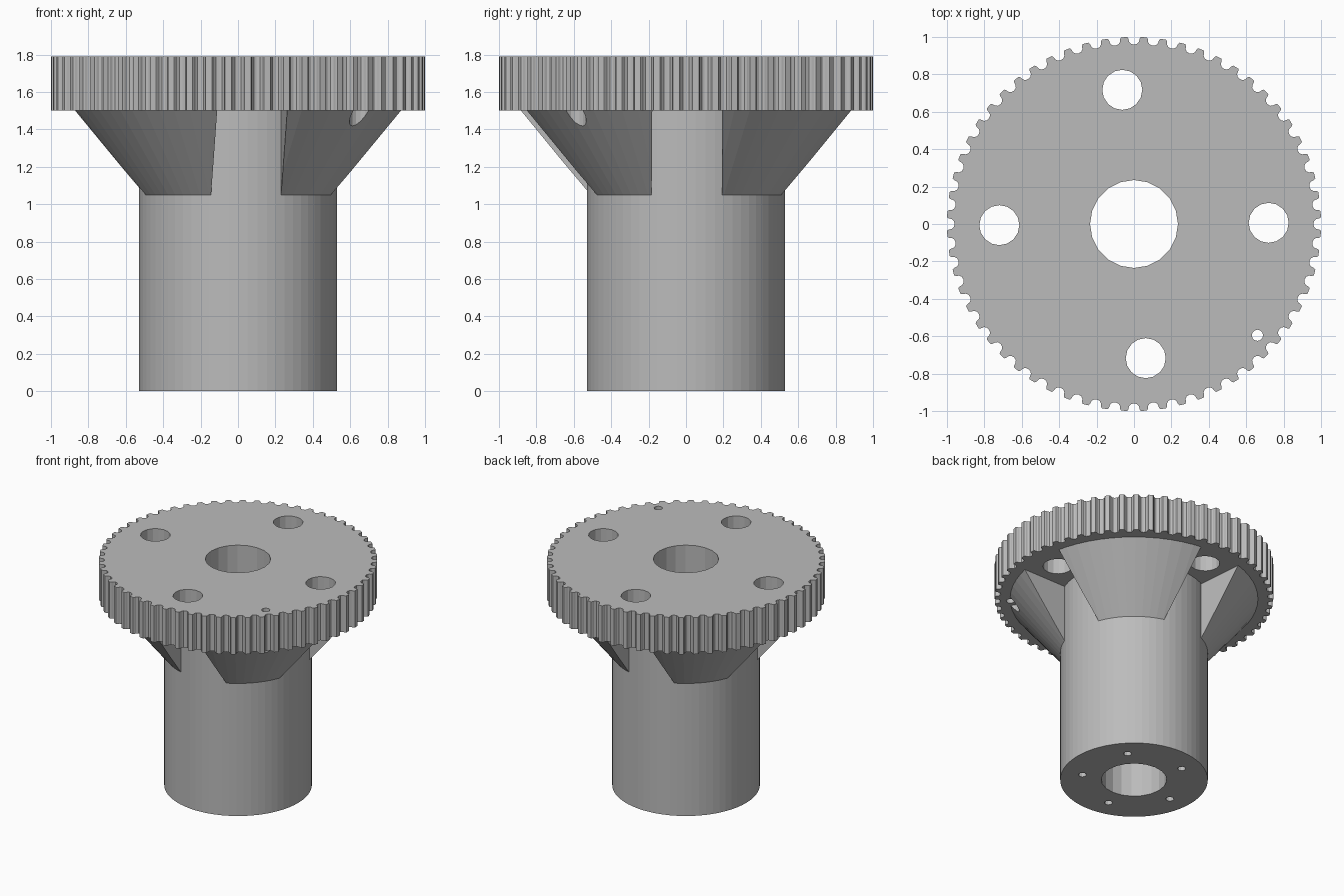
import bpy, bmesh
from math import sin, cos, pi, radians
from mathutils import Matrix

cube = bpy.data.objects.get("Cube")
if cube:
    bpy.data.objects.remove(cube, do_unlink=True)

grey = bpy.data.materials.new("plain grey")
grey.use_nodes = True
grey.diffuse_color = (0.5, 0.5, 0.5, 1)
grey.node_tree.nodes["Principled BSDF"].inputs["Base Color"].default_value = (0.5, 0.5, 0.5, 1)

SHAFT_R, FLARE_R, BORE_R = 0.53, 0.89, 0.235
FLARE_Z, RIM_Z, TOP_Z = 1.05, 1.5, 1.79
SLOT_ANGLES = (radians(0.5), radians(95))


def add_object(name, bm):
    bmesh.ops.recalc_face_normals(bm, faces=bm.faces)
    mesh = bpy.data.meshes.new(name)
    bm.to_mesh(mesh)
    bm.free()
    mesh.materials.append(grey)
    obj = bpy.data.objects.new(name, mesh)
    bpy.context.collection.objects.link(obj)
    return obj


def cylinder(name, r1, r2, z1, z2, sides, x=0, y=0):
    bm = bmesh.new()
    bmesh.ops.create_cone(bm, cap_ends=True, segments=sides, radius1=r1, radius2=r2,
                          depth=z2 - z1, matrix=Matrix.Translation((x, y, (z1 + z2) / 2)))
    return add_object(name, bm)


def hole(r, z1, z2, sides, x=0, y=0):
    return cylinder("cutter", r, r, z1, z2, sides, x, y)


def cut(obj, cutters):
    bpy.context.view_layer.objects.active = obj
    for cutter in cutters:
        cutter.hide_render = True
        mod = obj.modifiers.new("cut", 'BOOLEAN')
        mod.operation, mod.solver, mod.object = 'DIFFERENCE', 'EXACT', cutter
        bpy.ops.object.modifier_apply(modifier=mod.name)
        bpy.data.objects.remove(cutter, do_unlink=True)


# Toothed rim: rounded grooves repeated around a disc
teeth = 60
groove = [(-0.036, 1.0), (-0.03, 0.99), (-0.027, 0.975), (-0.017, 0.963), (0, 0.959)]
groove += [(-a, r) for a, r in reversed(groove[:-1])]
bm = bmesh.new()
outline = []
for i in range(teeth):
    for a, r in groove:
        t = a + 2 * pi * i / teeth
        outline.append(bm.verts.new((r * cos(t), r * sin(t), RIM_Z)))
base = bm.faces.new(outline)
extruded = bmesh.ops.extrude_face_region(bm, geom=[base], use_keep_orig=True)
top = [v for v in extruded["geom"] if isinstance(v, bmesh.types.BMVert)]
bmesh.ops.translate(bm, vec=(0, 0, TOP_Z - RIM_Z), verts=top)
rim = add_object("toothed_rim", bm)

# Rim holes: centre bore, four large holes and one small screw hole
rim_cutters = [hole(BORE_R, 1, 2, 20), hole(0.03, 1, 2, 12, 0.66, -0.595)]
for a in SLOT_ANGLES:
    for side in (1, -1):
        rim_cutters.append(hole(0.107, 1, 2, 16, side * 0.72 * cos(a), side * 0.72 * sin(a)))
cut(rim, rim_cutters)

# Shaft with centre bore and five screw holes in its foot
shaft = cylinder("shaft", SHAFT_R, SHAFT_R, 0, RIM_Z, 64)
shaft_cutters = [hole(BORE_R, -1, 2, 20)]
for i in range(5):
    a = radians(43 + 72 * i)
    shaft_cutters.append(hole(0.029, -0.1, 0.4, 12, 0.377 * cos(a), 0.377 * sin(a)))
cut(shaft, shaft_cutters)

# Flared supports: a cone split by two slots that clear the large holes
flare = cylinder("flared_supports", SHAFT_R, FLARE_R, FLARE_Z, RIM_Z, 64)
flare_cutters = [hole(0.48, 0.9, 1.7, 64), hole(0.06, 0.9, 1.7, 16, 0.655, -0.593)]
for a in SLOT_ANGLES:
    bm = bmesh.new()
    bmesh.ops.create_cube(bm, size=1, matrix=Matrix.Translation((0, 0, 1.3))
                          @ Matrix.Rotation(a, 4, 'Z') @ Matrix.Diagonal((3, 0.376, 1, 1)))
    flare_cutters.append(add_object("cutter", bm))
cut(flare, flare_cutters)
